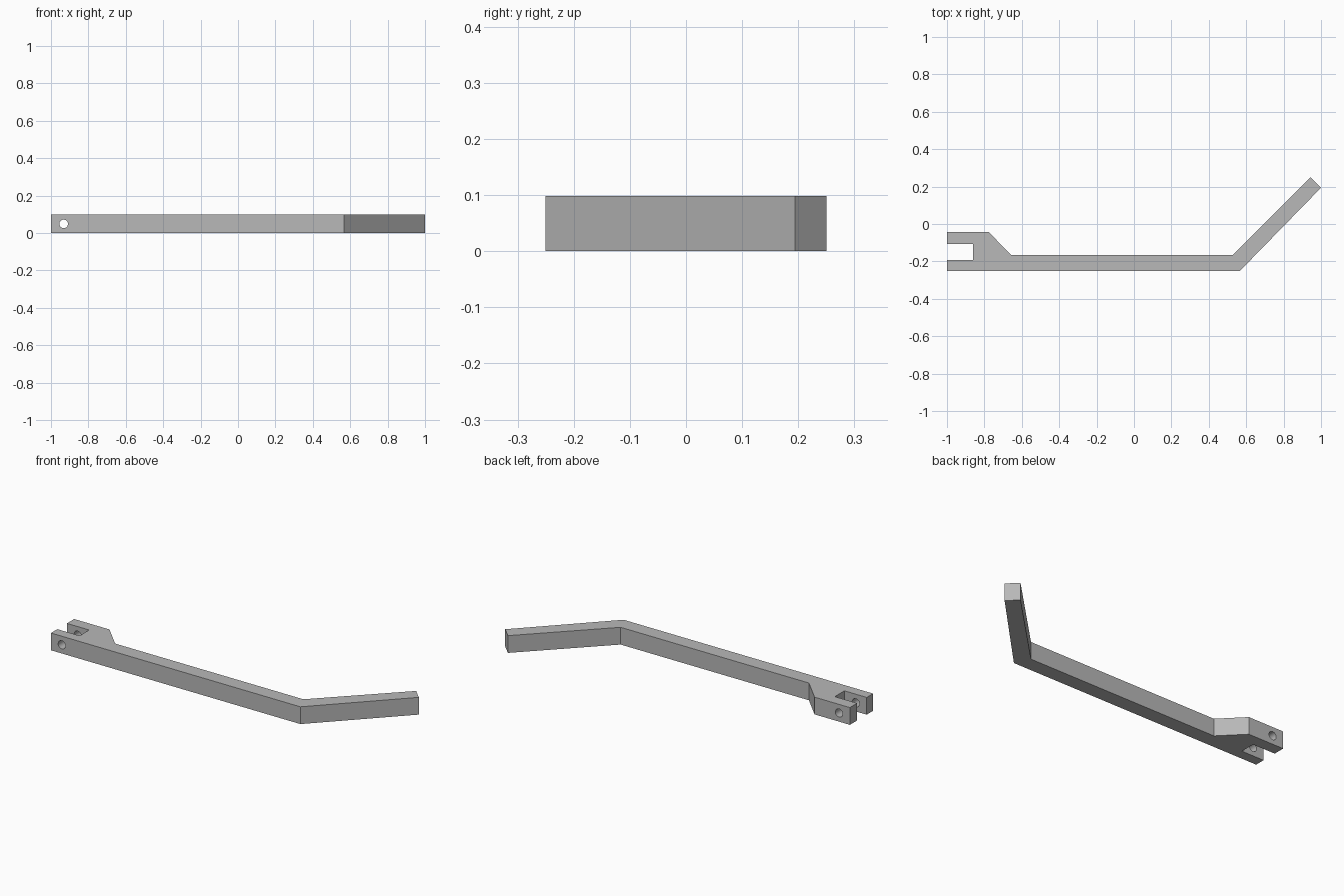
import bpy
import bmesh
import math

cube = bpy.data.objects.get("Cube")
if cube:
    bpy.data.objects.remove(cube, do_unlink=True)

HEIGHT = 0.098

# Plain grey metal
metal = bpy.data.materials.new("grey_metal")
metal.use_nodes = True
grey = (0.48, 0.48, 0.48, 1)
metal.diffuse_color = grey
metal.node_tree.nodes["Principled BSDF"].inputs["Base Color"].default_value = grey

# Bent lever outline: forked end on the right, angled arm on the left
outline = [
    (-1, -0.25), (0.567, -0.25), (1, 0.194), (0.944, 0.25),
    (0.527, -0.166), (-0.656, -0.166), (-0.778, -0.042), (-1, -0.042),
    (-1, -0.107), (-0.86, -0.107), (-0.86, -0.193), (-1, -0.193),
]
bm = bmesh.new()
base = bm.faces.new([bm.verts.new((x, y, 0)) for x, y in outline])
grown = bmesh.ops.extrude_face_region(bm, geom=[base])
top = [v for v in grown["geom"] if isinstance(v, bmesh.types.BMVert)]
bmesh.ops.translate(bm, verts=top, vec=(0, 0, HEIGHT))
bmesh.ops.recalc_face_normals(bm, faces=bm.faces)
mesh = bpy.data.meshes.new("forked_lever")
bm.to_mesh(mesh)
bm.free()
mesh.materials.append(metal)
lever = bpy.data.objects.new("forked_lever", mesh)
bpy.context.collection.objects.link(lever)

# Pin hole through both fork prongs
bpy.ops.mesh.primitive_cylinder_add(
    vertices=32, radius=0.023, depth=0.4,
    location=(-0.932, -0.15, HEIGHT / 2), rotation=(math.pi / 2, 0, 0))
cutter = bpy.context.object
cutter.name = "pin_hole_cutter"
cutter.data.materials.append(metal)
cutter.hide_render = True

hole = lever.modifiers.new("pin_hole", "BOOLEAN")
hole.operation = "DIFFERENCE"
hole.solver = "EXACT"
hole.object = cutter
bpy.ops.object.select_all(action="DESELECT")
lever.select_set(True)
bpy.context.view_layer.objects.active = lever
bpy.ops.object.modifier_apply(modifier=hole.name)
bpy.data.objects.remove(cutter, do_unlink=True)

# Round hole walls, crisp flat faces elsewhere
bpy.ops.object.shade_smooth_by_angle(angle=math.radians(30))
